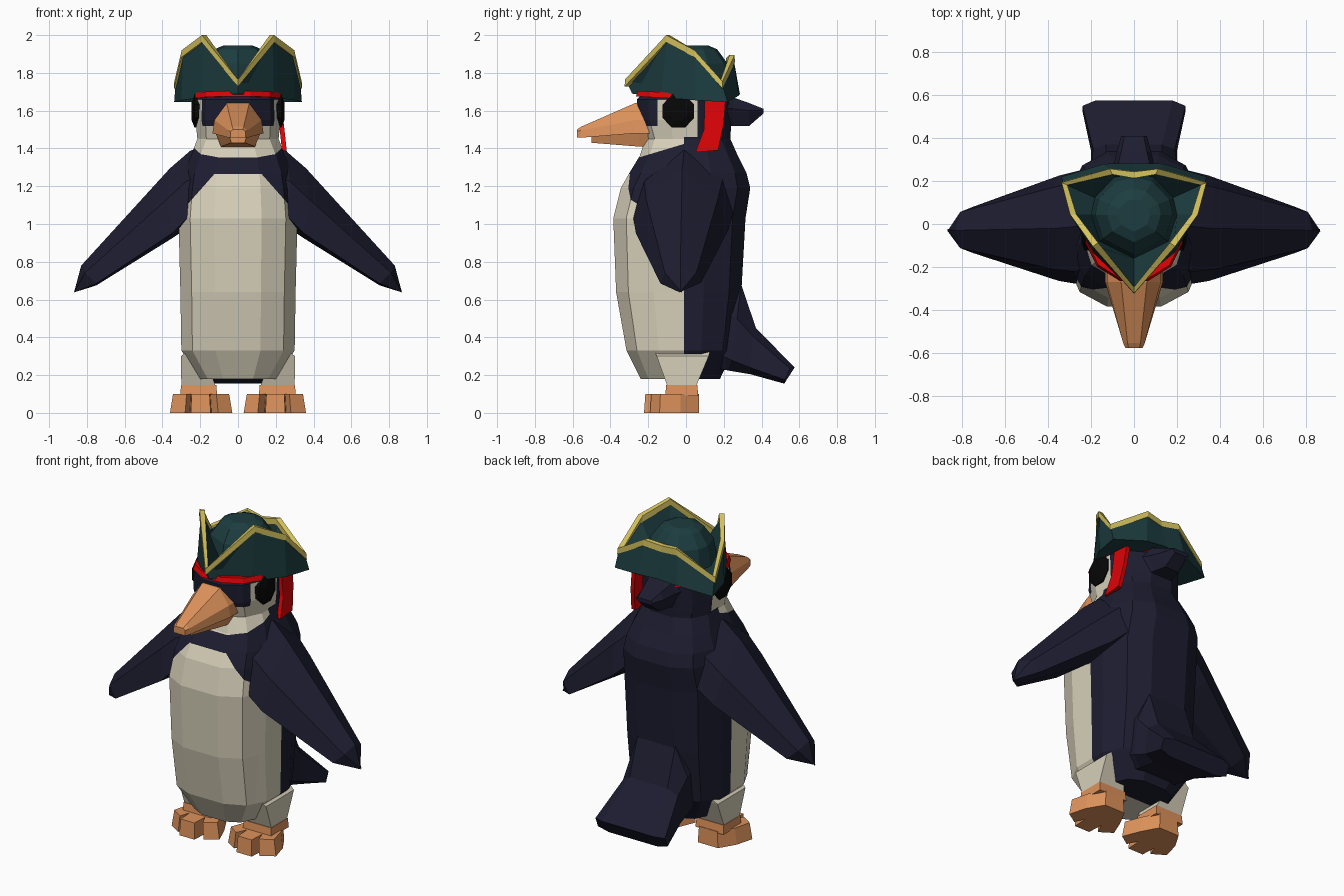
import bpy, bmesh, math
from mathutils import Vector


def material(name, rgb):
    m = bpy.data.materials.new(name)
    m.diffuse_color = (*rgb, 1)
    return m


NAVY = material("navy feathers", (0.012, 0.012, 0.030))
CREAM = material("cream feathers", (0.68, 0.63, 0.49))
ORANGE = material("orange beak and feet", (0.73, 0.29, 0.105))
GREEN = material("dark green felt", (0.012, 0.046, 0.050))
GOLD = material("gold trim", (0.66, 0.54, 0.11))
RED = material("red cloth", (0.72, 0.001, 0.002))
BLACK = material("black eye", (0.002, 0.002, 0.002))


def loft(name, sections, mats, closed=False, cuts=(), rule=None, mirror=1):
    """Skin a list of equal-length point loops, then cut and colour by rule."""
    bm = bmesh.new()
    rows = [[bm.verts.new((p[0] * mirror, p[1], p[2])) for p in s] for s in sections]
    n = len(rows[0])
    pairs = list(zip(rows, rows[1:])) + ([(rows[-1], rows[0])] if closed else [])
    for a, b in pairs:
        for i in range(n):
            j = (i + 1) % n
            bm.faces.new((a[i], a[j], b[j], b[i]))
    if not closed:
        bm.faces.new(rows[0])
        bm.faces.new(rows[-1])
    for co, no in cuts:
        bmesh.ops.bisect_plane(bm, geom=bm.verts[:] + bm.edges[:] + bm.faces[:],
                               plane_co=co, plane_no=no)
    bmesh.ops.recalc_face_normals(bm, faces=bm.faces)
    if rule:
        for f in bm.faces:
            f.material_index = rule(f.calc_center_median())
    me = bpy.data.meshes.new(name)
    bm.to_mesh(me)
    bm.free()
    for m in mats:
        me.materials.append(m)
    ob = bpy.data.objects.new(name, me)
    bpy.context.collection.objects.link(ob)
    return ob


def ring(z, w, front, back, power=0.7, tilt=0):
    """Twelve-sided loop with given half width and depth; lower power is boxier."""
    pts = []
    for i in range(12):
        t = math.tau * (i + 0.5) / 12
        c, s = (math.copysign(abs(v / 0.966) ** power, v) for v in (math.cos(t), math.sin(t)))
        y = (front + back) / 2 + s * (back - front) / 2
        pts.append((w * c, y, z + tilt * y))
    return pts


def sym(half):
    """Symmetric loop from right-hand (x, y, z) points."""
    return half + [(-x, y, z) for x, y, z in reversed(half)]


def at_y(half, y):
    """Symmetric cross-section facing y, from right-hand (x, z) points."""
    return sym([(x, y, z) for x, z in half])


def box(z, x0, x1, y0, y1):
    return [(x0, y0, z), (x1, y0, z), (x1, y1, z), (x0, y1, z)]


# Body and head: navy back, cream belly, throat and cheeks
profile = [(0.18, 0.20, -0.24, 0.18), (0.33, 0.30, -0.315, 0.25), (0.64, 0.305, -0.37, 0.293),
           (1.03, 0.315, -0.385, 0.315), (1.19, 0.30, -0.345, 0.34), (1.27, 0.285, -0.30, 0.32),
           (1.36, 0.25, -0.245, 0.275), (1.45, 0.215, -0.215, 0.235, 0.8), (1.55, 0.225, -0.25, 0.24, 0.85),
           (1.66, 0.226, -0.26, 0.25, 0.95), (1.72, 0.19, -0.20, 0.22, 1)]


def plumage(p):
    if p.z < 1.3:
        return int(p.y < -0.01 and p.z < 1.265 and p.z + 1.13 * abs(p.x) < 1.406)
    throat = p.z > 1.355 + 0.3 * (p.y + 0.24) and p.z < 1.46 and p.y < -0.01
    jowl = 1.46 < p.z < 1.52 and -0.21 < p.y < 0.06
    cheek = 1.52 < p.z < 1.67 and -0.15 < p.y < 0.06
    return int(throat or jowl or cheek)


body_cuts = [((0, y, 0), (0, 1, 0)) for y in (-0.01, -0.15, -0.21, 0.06)]
body_cuts += [((0, 0, z), (0, 0, 1)) for z in (1.265, 1.46, 1.52)]
body_cuts += [((0, -0.24, 1.355), (0, -0.3, 1)),
              ((0, 0, 1.406), (1.13, 0, 1)), ((0, 0, 1.406), (-1.13, 0, 1))]
loft("body", [ring(*r) for r in profile], [NAVY, CREAM], cuts=body_cuts, rule=plumage)

# Tail
loft("tail", [at_y([(0.13, 0.66), (0.19, 0.56), (0.19, 0.32), (0.14, 0.24)], 0.15),
              sym([(0.13, 0.292, 0.68), (0.20, 0.27, 0.50), (0.20, 0.24, 0.28), (0.14, 0.22, 0.225)]),
              sym([(0.13, 0.37, 0.45), (0.19, 0.35, 0.41), (0.20, 0.34, 0.24), (0.14, 0.34, 0.205)]),
              sym([(0.18, 0.575, 0.24), (0.24, 0.55, 0.235), (0.24, 0.525, 0.175), (0.17, 0.52, 0.155)])],
     [NAVY])

# Feather tuft behind the head
loft("head_tuft", [at_y([(0.12, 1.69), (0.15, 1.62), (0.10, 1.50)], 0.15),
                   at_y([(0.08, 1.67), (0.10, 1.61), (0.07, 1.52)], 0.25),
                   at_y([(0.06, 1.64), (0.08, 1.60), (0.05, 1.52)], 0.335),
                   at_y([(0.045, 1.61), (0.06, 1.60), (0.04, 1.585)], 0.41)], [NAVY])

# Beak
loft("upper_beak", [at_y([(0.06, 1.64), (0.125, 1.55), (0.135, 1.48)], -0.17),
                    at_y([(0.06, 1.64), (0.125, 1.55), (0.135, 1.48)], -0.27),
                    at_y([(0.03, 1.515), (0.05, 1.495), (0.05, 1.457)], -0.555),
                    at_y([(0.025, 1.50), (0.04, 1.49), (0.04, 1.457)], -0.578)], [ORANGE])
loft("lower_beak", [at_y([(0.12, 1.49), (0.09, 1.405)], -0.17),
                    at_y([(0.12, 1.485), (0.09, 1.41)], -0.25),
                    at_y([(0.045, 1.465), (0.035, 1.43)], -0.50)], [ORANGE])

# Foot outline with two notches between three toes
toes = [(0.13, 0.07), (0.27, 0.07), (0.33, -0.03), (0.36, -0.14), (0.28, -0.19), (0.255, -0.12),
        (0.25, -0.222), (0.145, -0.222), (0.14, -0.12), (0.105, -0.19), (0.03, -0.14), (0.075, -0.03)]


def wing_section(top, front, back, low):
    """Ridge on top, bulging sides, broad underside."""
    mid = [((top[0] + e[0]) / 2 + 0.02, top[1] + (e[1] - top[1]) * 0.78,
            (top[2] + e[2]) / 2 + 0.01) for e in (front, back)]
    return [top, mid[0], front, low, back, mid[1]]


for side, s in (("right", 1), ("left", -1)):
    # Wing
    loft(side + "_wing", [
        wing_section((0.12, -0.01, 1.41), (0.12, -0.24, 1.13), (0.12, 0.24, 1.13), (0.1, 0, 1.05)),
        wing_section((0.25, -0.01, 1.39), (0.26, -0.28, 1.04), (0.25, 0.25, 1.06), (0.25, -0.02, 0.99)),
        wing_section((0.36, -0.02, 1.295), (0.35, -0.265, 0.95), (0.35, 0.225, 0.97), (0.34, -0.02, 0.93)),
        wing_section((0.83, -0.03, 0.78), (0.75, -0.135, 0.685), (0.75, 0.08, 0.69), (0.75, -0.03, 0.675)),
        [(0.868 - 0.003 * (i % 2), -0.03 + 0.008 * math.cos(i), 0.638 + 0.004 * (i % 2)) for i in range(6)],
    ], [NAVY], mirror=s)

    # Leg, ankle and foot
    loft(side + "_leg", [box(0.34, 0.18, 0.25, -0.17, 0.13), box(0.30, 0.175, 0.302, -0.155, 0.12),
                         box(0.145, 0.12, 0.30, -0.10, 0.055)], [CREAM], mirror=s)
    loft(side + "_ankle", [box(0.147, 0.115, 0.302, -0.105, 0.06), box(0.09, 0.11, 0.305, -0.11, 0.065)],
         [ORANGE], mirror=s)
    loft(side + "_foot", [[(x, y, 0) for x, y in toes],
                          [(0.2 + (x - 0.2) * 0.9, y * 0.97, 0.1) for x, y in toes]], [ORANGE], mirror=s)

    # Eye
    loft(side + "_eye", [[(x, -0.04 + r * math.cos(math.tau * (i + 0.5) / 8),
                           1.597 + 1.05 * r * math.sin(math.tau * (i + 0.5) / 8)) for i in range(8)]
                         for x, r in ((0.18, 0.09), (0.23, 0.09), (0.245, 0.05))], [BLACK], mirror=s)

# Head scarf band and its hanging end on one side
loft("scarf_band", [ring(1.660, 0.232, -0.265, 0.255, 0.95, -0.06),
                    ring(1.690, 0.222, -0.255, 0.245, 0.95, -0.06)], [RED])
strip = [(0.10, 1.67), (0.21, 1.67), (0.20, 1.53), (0.17, 1.39), (0.05, 1.38), (0.095, 1.50)]
loft("scarf_end", [[(0.222 + (1.67 - z) * 0.11 + o, y, z) for y, z in strip] for o in (-0.02, 0.005)], [RED])

# Three-cornered hat: brim turned up into peaks, around a domed crown
HC = Vector((0, 0.04, 0))


def hat_ring(half):
    return half + [(-x, y, z) for x, y, z in half[-2:0:-1]]


base = hat_ring([(0, -0.285, 1.69), (0.19, -0.135, 1.67), (0.30, 0.05, 1.655),
                 (0.338, 0.22, 1.645), (0.14, 0.28, 1.68), (0, 0.285, 1.69)])
rim = hat_ring([(0, -0.315, 1.755), (0.185, -0.10, 1.99), (0.29, 0.045, 1.91),
                (0.33, 0.19, 1.745), (0.11, 0.25, 1.885), (0, 0.235, 1.87)])


def from_centre(radius=None, push=0, lift=0, z=None):
    """Rim loop moved to a radius, or pushed outward, and raised."""
    out = []
    for x, y, rz in rim:
        d = Vector((x, y, 0)) - HC
        d = HC + d.normalized() * (radius or d.length + push)
        out.append((d.x, d.y, z or rz + lift))
    return out


dome = [(0.20, 1.73), (0.18, 1.85), (0.125, 1.925), (0.075, 1.946)]
loft("hat", [base, rim] + [from_centre(radius=r, z=z) for r, z in dome], [GREEN])

# Gold trim along the brim edge
trim = [(0.010, -0.028), (0.008, 0.010), (-0.022, 0.010), (-0.022, -0.028)]
loft("hat_trim", [from_centre(push=p, lift=h) for p, h in trim], [GOLD], closed=True)
